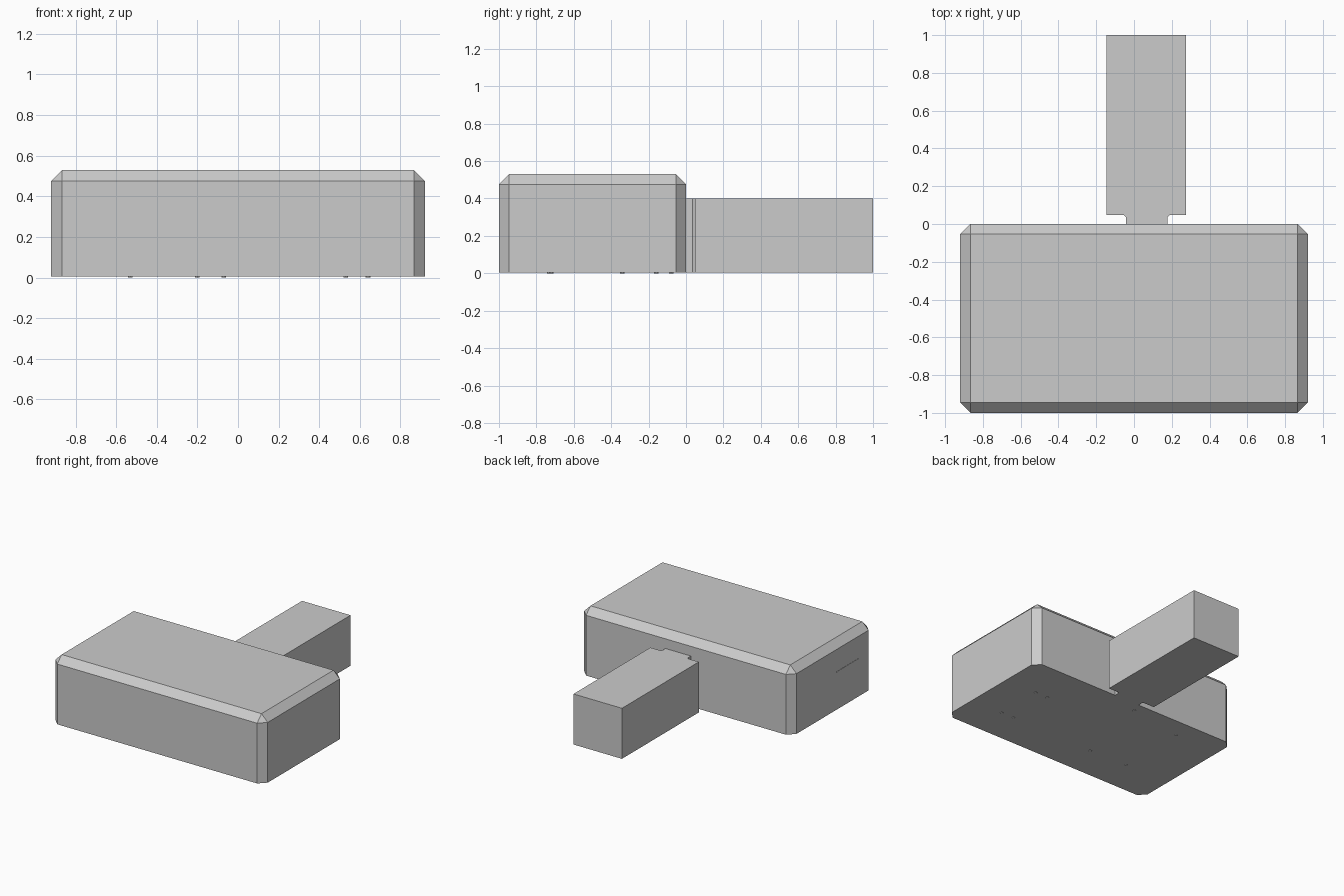
import bpy, bmesh

if "Cube" in bpy.data.objects:
    bpy.data.objects.remove(bpy.data.objects["Cube"])

BASE = 0.004


def make_object(name, bm):
    bmesh.ops.recalc_face_normals(bm, faces=bm.faces[:])
    mesh = bpy.data.meshes.new(name)
    bm.to_mesh(mesh)
    bm.free()
    obj = bpy.data.objects.new(name, mesh)
    bpy.context.collection.objects.link(obj)
    return obj


def prism(name, outline, z0, z1):
    bm = bmesh.new()
    face = bm.faces.new([bm.verts.new((x, y, z0)) for x, y in outline])
    top = bmesh.ops.extrude_face_region(bm, geom=[face])["geom"]
    for v in top:
        if isinstance(v, bmesh.types.BMVert):
            v.co.z = z1
    if face.is_valid is False or not any(
            all(abs(v.co.z - z0) < 1e-6 for v in f.verts) for f in bm.faces):
        bm.faces.new([v for v in bm.verts if abs(v.co.z - z0) < 1e-6])
    return make_object(name, bm)


def box(name, x0, x1, y0, y1, z0, z1, bevel=0.0):
    bm = bmesh.new()
    bmesh.ops.create_cube(bm, size=1)
    for v in bm.verts:
        v.co = (x1 if v.co.x > 0 else x0,
                y1 if v.co.y > 0 else y0,
                z1 if v.co.z > 0 else z0)
    if bevel:
        # chamfer everything except the bottom rim
        edges = [e for e in bm.edges if max(v.co.z for v in e.verts) > z0 + 0.01]
        bmesh.ops.bevel(bm, geom=edges, offset=bevel, segments=1,
                        affect='EDGES', profile=0.5)
    return make_object(name, bm)


# main housing with chamfered top and corners
box("housing", -0.92, 0.92, -1.0, 0.0, BASE, 0.53, 0.054)

# rear plug block
box("plug_block", -0.145, 0.275, 0.048, 1.0, BASE, 0.40)

# narrow connector between housing and block, flared at the block end
prism("connector_neck",
      [(-0.042, -0.01), (0.178, -0.01), (0.178, 0.035), (0.19, 0.049),
       (-0.054, 0.049), (-0.042, 0.035)], BASE, 0.40)

# tiny pegs under the housing
pegs = [(0.64, -0.34), (0.53, -0.34), (0.64, -0.72), (0.53, -0.72),
        (-0.07, -0.08), (-0.53, -0.16), (-0.20, -0.73), (-0.53, -0.72)]
for i, (x, y) in enumerate(pegs):
    bpy.ops.mesh.primitive_cylinder_add(vertices=10, radius=0.012, depth=0.01,
                                        location=(x, y, 0.005))
    bpy.context.object.name = f"base_peg_{i + 1}"

# thin slot strip on the left side of the housing
box("side_slot", -0.922, -0.91, -0.82, -0.55, 0.295, 0.302)
